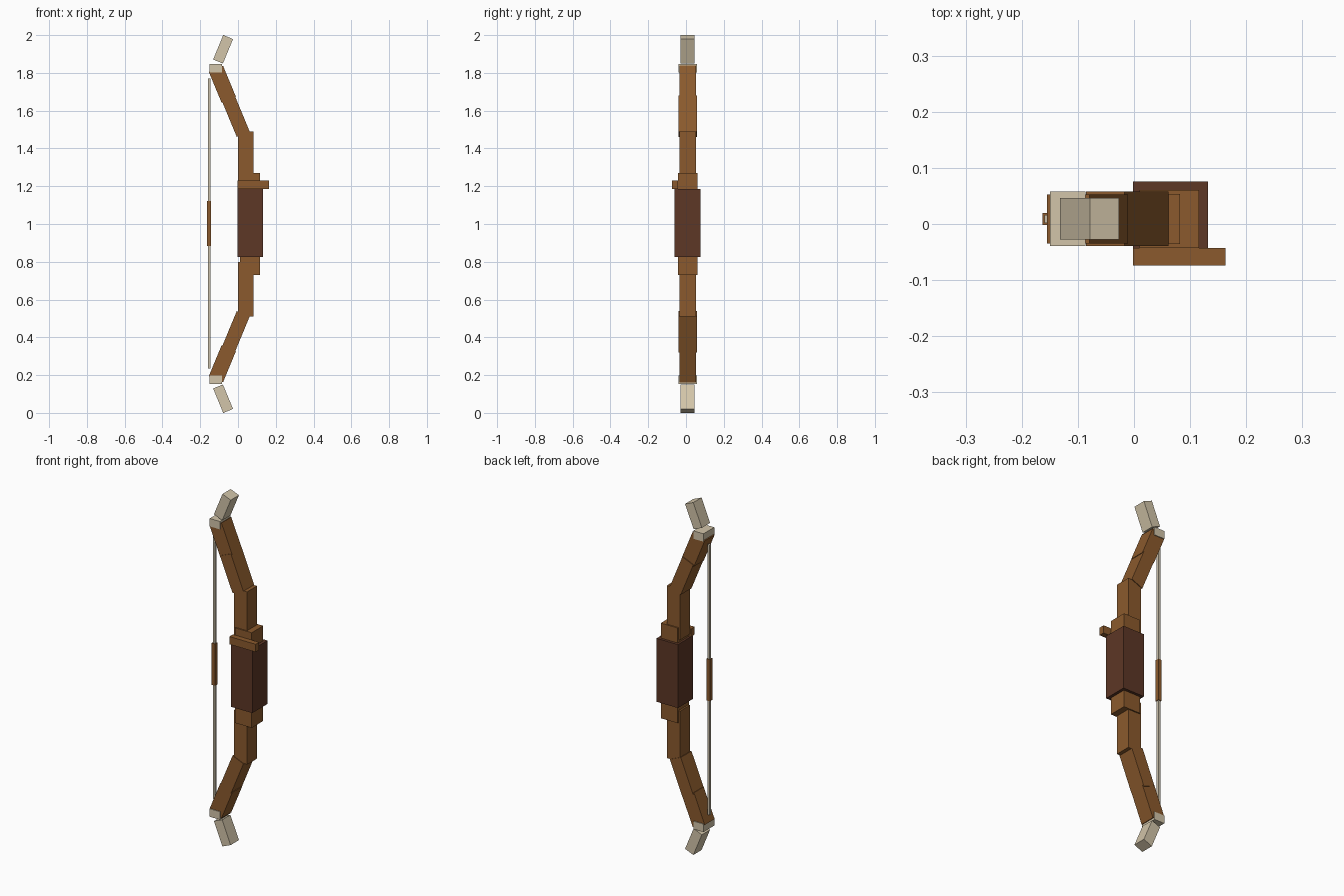
import bpy
import math
from mathutils import Matrix

if "Cube" in bpy.data.objects:
    bpy.data.objects.remove(bpy.data.objects["Cube"], do_unlink=True)


def material(name, rgb):
    mat = bpy.data.materials.new(name)
    mat.use_nodes = True
    colour = (*rgb, 1.0)
    mat.diffuse_color = colour
    mat.node_tree.nodes["Principled BSDF"].inputs["Base Color"].default_value = colour
    return mat


WOOD = material("warm wood", (0.258, 0.102, 0.026))
LEATHER = material("dark leather", (0.109, 0.038, 0.019))
BONE = material("pale bone", (0.65, 0.56, 0.40))
CORD = material("cord", (0.60, 0.53, 0.40))


def box(name, centre, size, mat, tilt=0.0):
    """Box of the given size, tilted about the y axis by tilt degrees."""
    bpy.ops.mesh.primitive_cube_add(size=1)
    obj = bpy.context.object
    obj.name = name
    obj.data.name = name
    obj.data.transform(Matrix.Diagonal((*size, 1)))
    obj.location = centre
    obj.rotation_euler.y = math.radians(tilt)
    obj.data.materials.append(mat)
    return obj


MID_Z = 1.0    # the limbs mirror about this height
MID_Y = 0.009  # depth centre of the bow
TILT = 22.5

# Handle: wooden core, leather grip and arrow rest
box("riser", (0.063, MID_Y, MID_Z), (0.106, 0.103, 0.54), WOOD)
box("grip", (0.065, 0.008, 1.005), (0.134, 0.136, 0.36), LEATHER)
box("arrow_rest", (0.0805, -0.0585, 1.207), (0.165, 0.031, 0.044), WOOD)

# Limbs: name, x, height from the middle, size, tilt, material
LIMB_PARTS = [
    ("limb_base", 0.041, 0.346, (0.082, 0.089, 0.288), 0, WOOD),
    ("limb_middle", -0.012, 0.571, (0.074, 0.097, 0.206), -TILT, WOOD),
    ("limb_outer", -0.083, 0.740, (0.082, 0.088, 0.178), -TILT, WOOD),
    ("limb_cap", -0.118, 0.824, (0.064, 0.097, 0.045), 0, BONE),
    ("limb_tip", -0.079, 0.925, (0.056, 0.074, 0.140), TILT, BONE),
]
for side, sign in (("upper", 1), ("lower", -1)):
    for name, x, height, size, tilt, mat in LIMB_PARTS:
        box(f"{side}_{name}", (x, MID_Y, MID_Z + sign * height), size, mat, sign * tilt)

# String with its wrapped centre
box("string", (-0.153, MID_Y, 1.003), (0.013, 0.014, 1.535), CORD)
box("string_wrap", (-0.153, MID_Y, 1.003), (0.021, 0.022, 0.237), WOOD)
